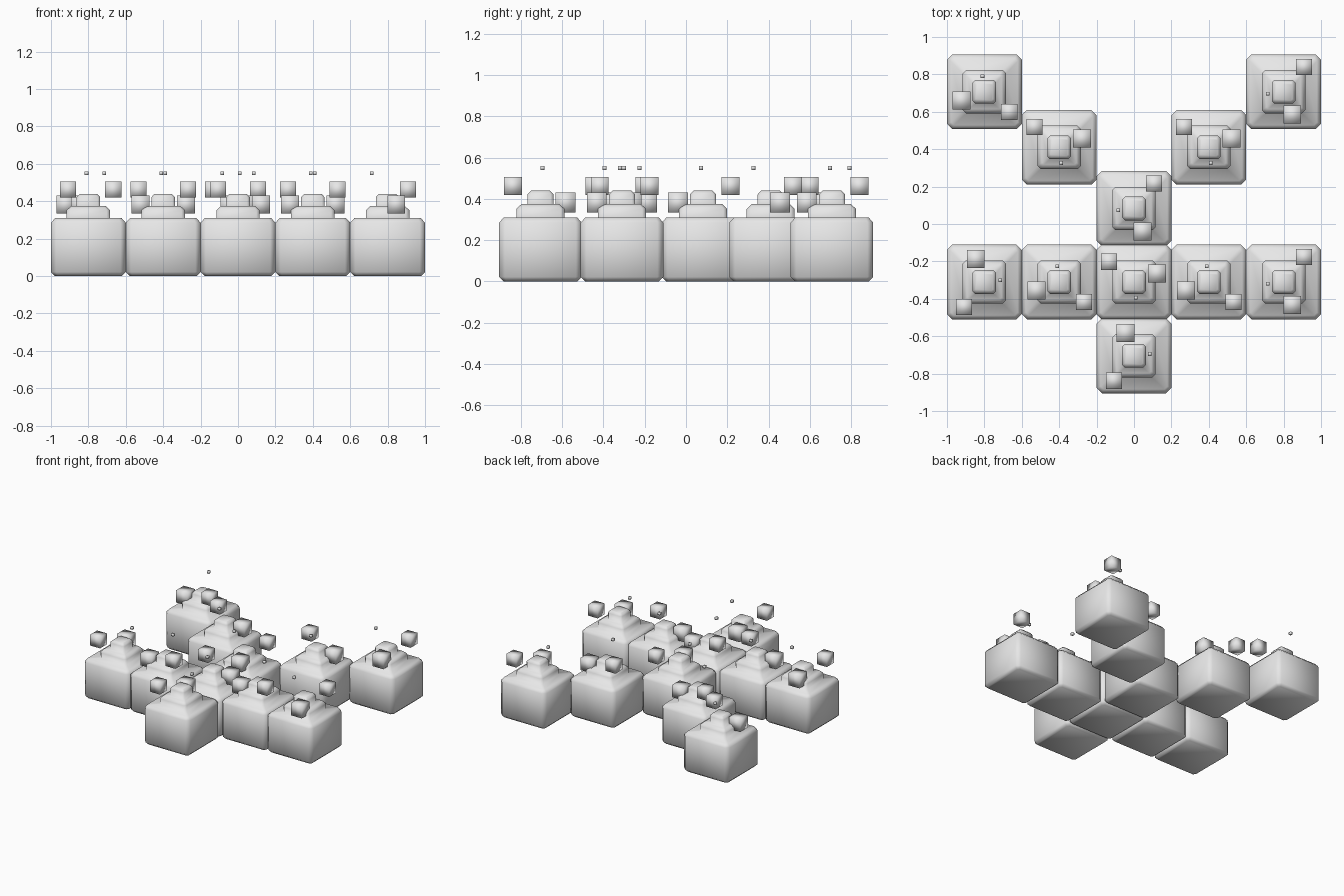
import bpy, bmesh, math
from mathutils import Matrix

if "Cube" in bpy.data.objects:
    bpy.data.objects.remove(bpy.data.objects["Cube"])

grey = bpy.data.materials.new("light_grey")
grey.diffuse_color = (0.8, 0.8, 0.8, 1)
grey.use_nodes = True
grey.node_tree.nodes["Principled BSDF"].inputs["Base Color"].default_value = grey.diffuse_color


def finish(bm, name, x, y, z=0):
    bmesh.ops.recalc_face_normals(bm, faces=bm.faces)
    for f in bm.faces:
        f.smooth = True
    mesh = bpy.data.meshes.new(name)
    bm.to_mesh(mesh)
    bm.free()
    mesh.materials.append(grey)
    obj = bpy.data.objects.new(name, mesh)
    obj.location = (x, y, z)
    bpy.context.collection.objects.link(obj)


# Stepped block: (half width, corner chamfer, height) rings from bottom to top
RINGS = [(0.178, 0.015, 0.0), (0.2, 0.028, 0.022),
         (0.2, 0.028, 0.285), (0.178, 0.015, 0.31),
         (0.116, 0.018, 0.31), (0.116, 0.018, 0.352), (0.092, 0.01, 0.375),
         (0.063, 0.014, 0.375), (0.063, 0.014, 0.422), (0.046, 0.008, 0.44)]


def stepped_block(name, x, y):
    bm = bmesh.new()
    loops = []
    for h, c, z in RINGS:
        k = h - c
        pts = [(h, -k), (h, k), (k, h), (-k, h),
               (-h, k), (-h, -k), (-k, -h), (k, -h)]
        loops.append([bm.verts.new((px, py, z)) for px, py in pts])
    for a, b in zip(loops, loops[1:]):
        for i in range(8):
            j = (i + 1) % 8
            bm.faces.new((a[i], a[j], b[j], b[i]))
    bm.faces.new(loops[0])
    bm.faces.new(loops[-1])
    finish(bm, name, x, y)


def small_cube(name, size, x, y, z):
    bm = bmesh.new()
    bmesh.ops.create_cube(bm, size=size)
    finish(bm, name, x, y, z)


# Floating cubes around each block: name, size, offset
FLOATERS = [("high_cube", 0.086, 0.108, 0.133, 0.462),
            ("low_cube", 0.096, 0.046, -0.122, 0.382),
            ("tiny_cube", 0.019, -0.084, -0.01, 0.55)]

# Block centres and the quarter turns of their floating cubes
BLOCKS = [(-0.8, 0.707, 3), (0.8, 0.707, 0),
          (-0.4, 0.41, 1), (0.4, 0.41, 1),
          (0.0, 0.083, 0),
          (-0.8, -0.31, 2), (-0.4, -0.31, 3), (0.0, -0.31, 1),
          (0.4, -0.31, 3), (0.8, -0.31, 0),
          (0.0, -0.705, 2)]

for n, (x, y, turns) in enumerate(BLOCKS, 1):
    stepped_block(f"stepped_block_{n}", x, y)
    c, s = [(1, 0), (0, 1), (-1, 0), (0, -1)][turns]
    for name, size, dx, dy, z in FLOATERS:
        small_cube(f"{name}_{n}", size, x + c * dx - s * dy, y + s * dx + c * dy, z)
